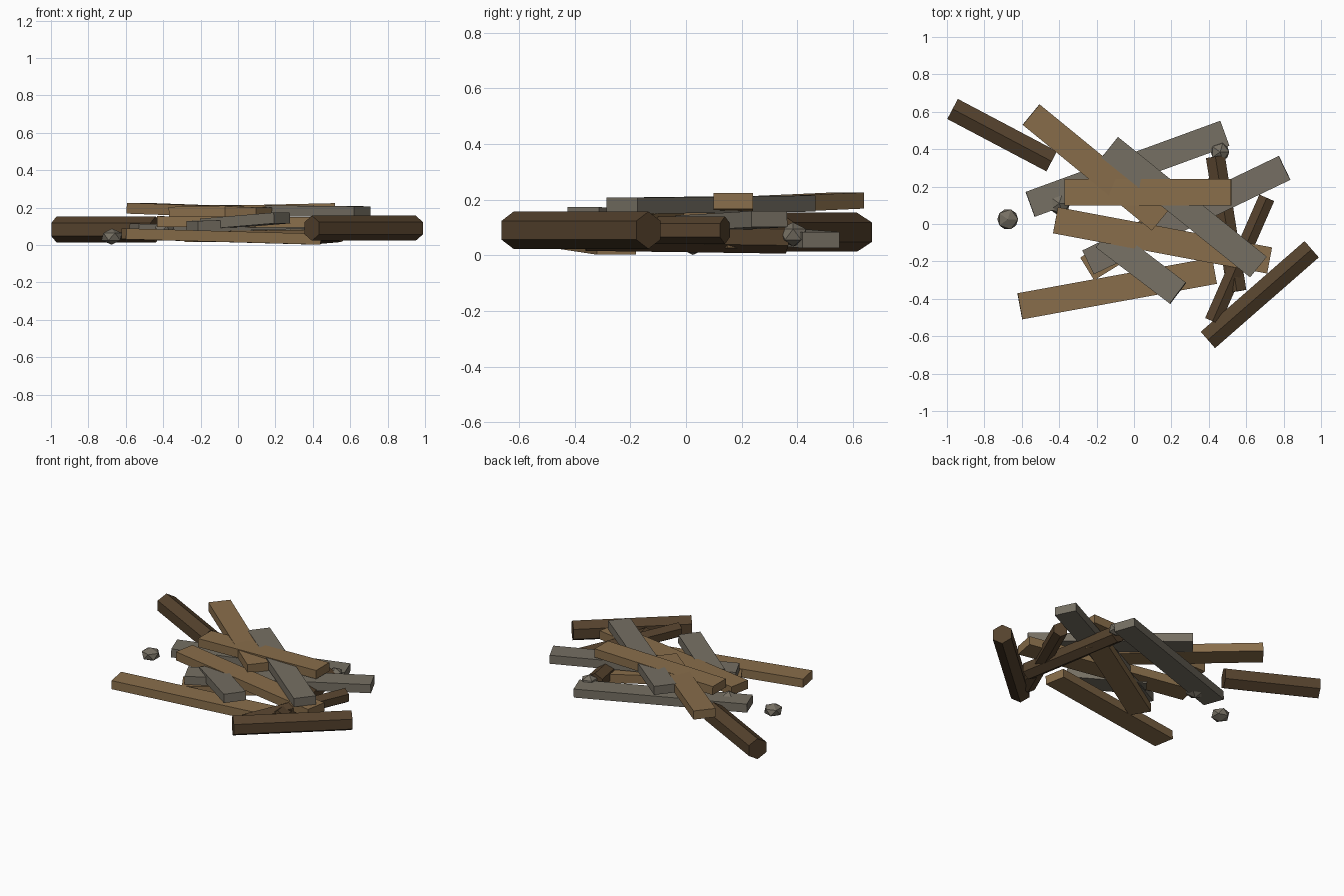
import bpy
import bmesh
from math import pi
from mathutils import Matrix, Vector

cube = bpy.data.objects.get("Cube")
if cube:
    bpy.data.objects.remove(cube, do_unlink=True)


def material(name, colour):
    mat = bpy.data.materials.new(name)
    mat.use_nodes = True
    mat.diffuse_color = (*colour, 1)
    mat.node_tree.nodes["Principled BSDF"].inputs["Base Color"].default_value = (*colour, 1)
    return mat


TAN = material("tan wood", (0.25, 0.155, 0.07))
GREY = material("weathered grey", (0.18, 0.16, 0.125))
DARK = material("dark bark", (0.09, 0.054, 0.026))


def finish(name, bm, mat, matrix):
    bmesh.ops.transform(bm, matrix=matrix, verts=bm.verts)
    mesh = bpy.data.meshes.new(name)
    bm.to_mesh(mesh)
    bm.free()
    mesh.materials.append(mat)
    obj = bpy.data.objects.new(name, mesh)
    bpy.context.collection.objects.link(obj)
    return obj


def between(start, end):
    """Frame with local x running from start to end and local z kept upright."""
    a, b = Vector(start), Vector(end)
    along = (b - a).normalized()
    side = Vector((0, 0, 1)).cross(along).normalized()
    up = along.cross(side)
    frame = Matrix((along, side, up)).transposed().to_4x4()
    return Matrix.Translation((a + b) / 2) @ frame, (b - a).length


def plank(name, mat, start, end, width=0.142, thick=0.058):
    frame, length = between(start, end)
    bm = bmesh.new()
    bmesh.ops.create_cube(bm, size=1)
    finish(name, bm, mat, frame @ Matrix.Diagonal((length, width, thick, 1)))


def log(name, start, end, radius):
    frame, length = between(start, end)
    bm = bmesh.new()
    bmesh.ops.create_cone(bm, cap_ends=True, segments=6, radius1=radius,
                          radius2=radius, depth=length)
    finish(name, bm, DARK, frame @ Matrix.Rotation(pi / 2, 4, "Y") @ Matrix.Rotation(pi / 2, 4, "Z"))


def stone(name, centre, radius, height):
    bm = bmesh.new()
    bmesh.ops.create_icosphere(bm, subdivisions=1, radius=radius)
    finish(name, bm, GREY, Matrix.Translation(centre) @ Matrix.Diagonal((1, 1, height, 1)))


# Tan planks
plank("front_plank", TAN, (-0.61, -0.44, 0.06), (0.43, -0.25, 0.031))
plank("middle_plank", TAN, (-0.42, 0.02, 0.125), (0.725, -0.195, 0.12))
plank("top_plank", TAN, (-0.37, 0.17, 0.175), (0.52, 0.17, 0.195))
plank("rear_diagonal_plank", TAN, (-0.55, 0.585, 0.197), (0.14, 0.02, 0.172))
plank("buried_plank", TAN, (-0.25, -0.24, 0.045), (0.48, 0.21, 0.055))

# Grey planks
plank("rear_grey_plank", GREY, (-0.555, 0.105, 0.085), (0.485, 0.485, 0.055))
plank("cross_grey_plank", GREY, (-0.245, -0.205, 0.1), (0.805, 0.3, 0.13))
plank("upper_grey_plank", GREY, (-0.13, 0.41, 0.186), (0.665, -0.23, 0.178))
plank("front_grey_plank", GREY, (-0.16, -0.07, 0.112), (0.235, -0.37, 0.145))

# Six-sided logs
log("front_log", (0.95, -0.135, 0.09), (0.395, -0.62, 0.09), 0.067)
log("rear_log", (-0.97, 0.615, 0.083), (-0.44, 0.335, 0.083), 0.07)
log("crossing_log", (0.435, 0.36, 0.065), (0.55, -0.36, 0.075), 0.059)
log("slanted_log", (0.71, 0.14, 0.09), (0.42, -0.52, 0.09), 0.05)

# Loose stones
stone("loose_stone", (-0.675, 0.025, 0.045), 0.062, 0.7)
stone("rear_stone", (0.46, 0.385, 0.075), 0.055, 0.8)
stone("wedged_stone", (-0.4, 0.11, 0.08), 0.065, 0.8)
